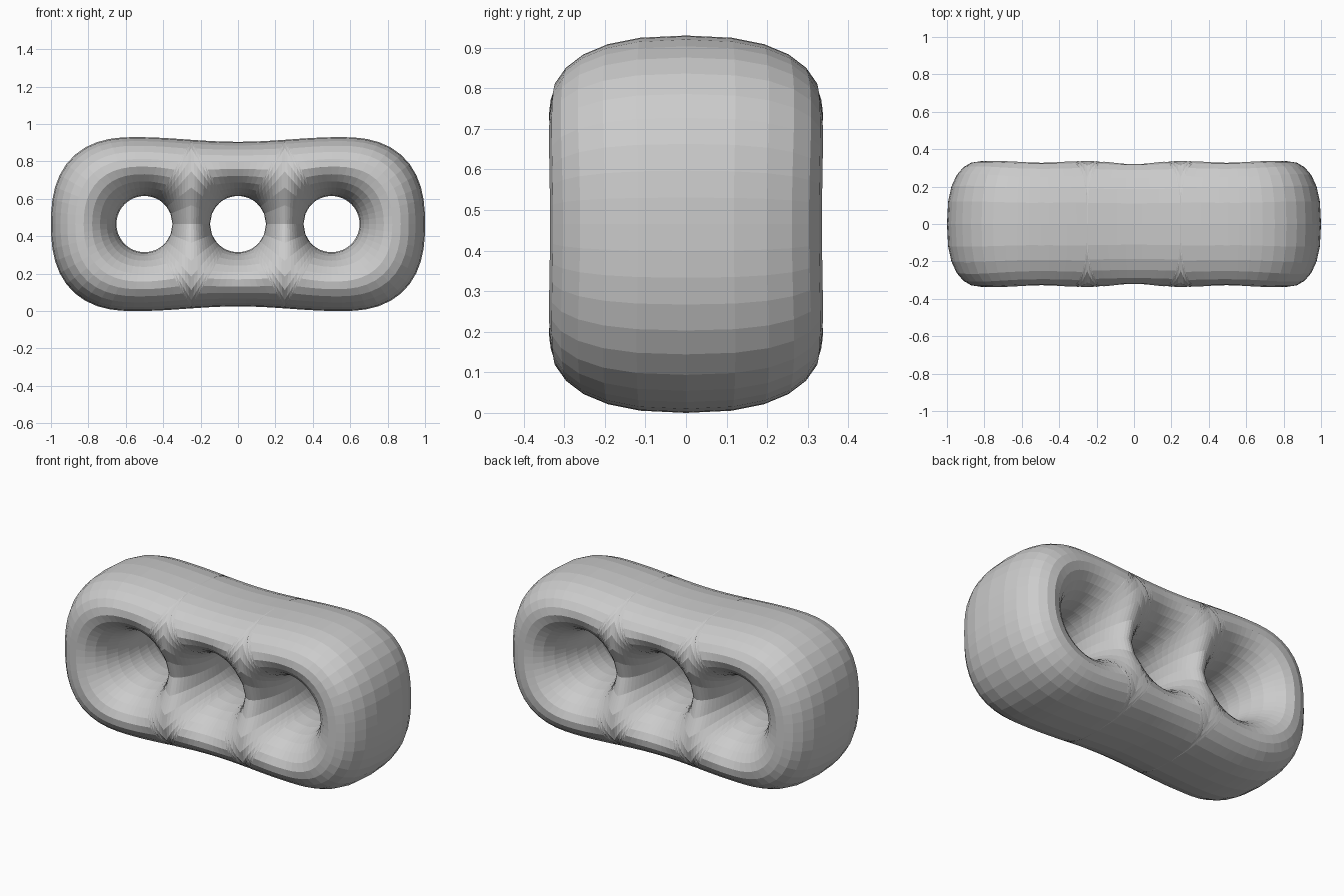
import bpy, bmesh, math
from mathutils import Vector
from mathutils.geometry import intersect_point_line

if "Cube" in bpy.data.objects:
    bpy.data.objects.remove(bpy.data.objects["Cube"])

HOLES, HOLE_R = (-0.5, 0.0, 0.5), 0.15
DEPTH, EDGE, MID_Z = 0.338, 0.2, 0.465
BAR_X = 0.25            # line halfway between two holes
ROWS, BAR_STEPS = 12, 7


def half_height(x):
    """Outline seen from the front: slight waist, rounded ends."""
    x = abs(x)
    if x < 0.55:
        return 0.4525 - 0.0125 * math.cos(math.pi * x / 0.55)
    u = min((x - 0.55) / 0.45, 1)
    return 0.465 * (1 - u ** 2.5) ** 0.4


# Quarter outline, used for the distance to the outer edge
outline = [Vector((x, half_height(x), 0)) for x in [i * 0.05 - 0.1 for i in range(13)]]
for i in range(41):
    a = math.pi / 2 * (1 - i / 40)
    outline.append(Vector((0.55 + 0.45 * max(math.cos(a), 0) ** 0.8,
                           0.465 * max(math.sin(a), 0) ** 0.8, 0)))


def outer_distance(x, z):
    p, best = Vector((x, z, 0)), 9
    for a, b in zip(outline, outline[1:]):
        if (b - a).length < 1e-6:
            continue
        q, t = intersect_point_line(p, a, b)
        q = a.lerp(b, min(max(t, 0), 1))
        best = min(best, (p - q).length)
    return best


def thickness(x, z):
    """Half depth: falls to zero at the outline and at each hole."""
    u = 1 - min(outer_distance(x, z) / EDGE, 1)
    h = DEPTH * (1 - u ** 2.5) ** 0.4
    for c in HOLES:
        d = max(math.hypot(x - c, z) - HOLE_R, 0)
        h *= math.sqrt(1 - (1 - min(d / EDGE, 1)) ** 2)
    return h


def reach(cx, dx, dz):
    """Distance along a ray from a hole centre to the outline."""
    lo, hi = 0.1, 1.0
    for _ in range(40):
        m = (lo + hi) / 2
        x, z = cx + dx * m, dz * m
        if x < 1 and z < half_height(x):
            lo = m
        else:
            hi = m
    return lo


def add_quadrant(bm, cx, side, has_bar):
    """Polar patch around a quarter of one hole."""
    rays = []           # (angle, ends on bar, blend to outline spacing)
    if has_bar:
        zc = half_height(BAR_X)
        for k in range(BAR_STEPS + 1):
            z = zc * math.sin(math.pi / 2 * k / BAR_STEPS)
            rays.append((math.atan2(z, BAR_X), k < BAR_STEPS, (k / BAR_STEPS) ** 2))
        a0 = rays[-1][0]
        rays += [(a0 + (math.pi / 2 - a0) * k / 5, False, 1) for k in range(1, 6)]
    else:
        rays = [(math.pi / 2 * k / 12, False, 1) for k in range(13)]
    grid = []
    for a, on_bar, w in rays:
        dx, dz = side * math.cos(a), math.sin(a)
        end = BAR_X / math.cos(a) if on_bar else reach(cx, dx, dz)
        row = []
        for i in range(ROWS + 1):
            t = i / ROWS
            s = w * (1 - math.cos(math.pi * t)) / 2 + (1 - w) * (1 - math.cos(math.pi * t / 2))
            r = HOLE_R + (end - HOLE_R) * s
            x, z = cx + dx * r, dz * r
            rim = i == 0 or (i == ROWS and not on_bar)
            row.append(bm.verts.new((x, 0 if rim else -thickness(x, z), z)))
        grid.append(row)
    for r0, r1 in zip(grid, grid[1:]):
        for i in range(ROWS):
            bm.faces.new((r0[i], r0[i + 1], r1[i + 1], r1[i]))


# One eighth of the body
bm = bmesh.new()
add_quadrant(bm, 0.0, 1, True)
add_quadrant(bm, 0.5, -1, True)
add_quadrant(bm, 0.5, 1, False)
bmesh.ops.remove_doubles(bm, verts=bm.verts, dist=1e-4)
bmesh.ops.recalc_face_normals(bm, faces=bm.faces)
bm.normal_update()
if sum(f.normal.y * f.calc_area() for f in bm.faces) > 0:
    bmesh.ops.reverse_faces(bm, faces=bm.faces)
mesh = bpy.data.meshes.new("three_hole_ring")
bm.to_mesh(mesh)
bm.free()

# Mirror to the full three-hole body
body = bpy.data.objects.new("three_hole_ring", mesh)
bpy.context.collection.objects.link(body)
body.location.z = MID_Z
mirror = body.modifiers.new("mirror", 'MIRROR')
mirror.use_axis = (True, True, True)
mirror.merge_threshold = 0.0005

grey = bpy.data.materials.new("light grey")
grey.diffuse_color = (0.6, 0.6, 0.6, 1)
grey.use_nodes = True
grey.node_tree.nodes["Principled BSDF"].inputs["Base Color"].default_value = grey.diffuse_color
mesh.materials.append(grey)
